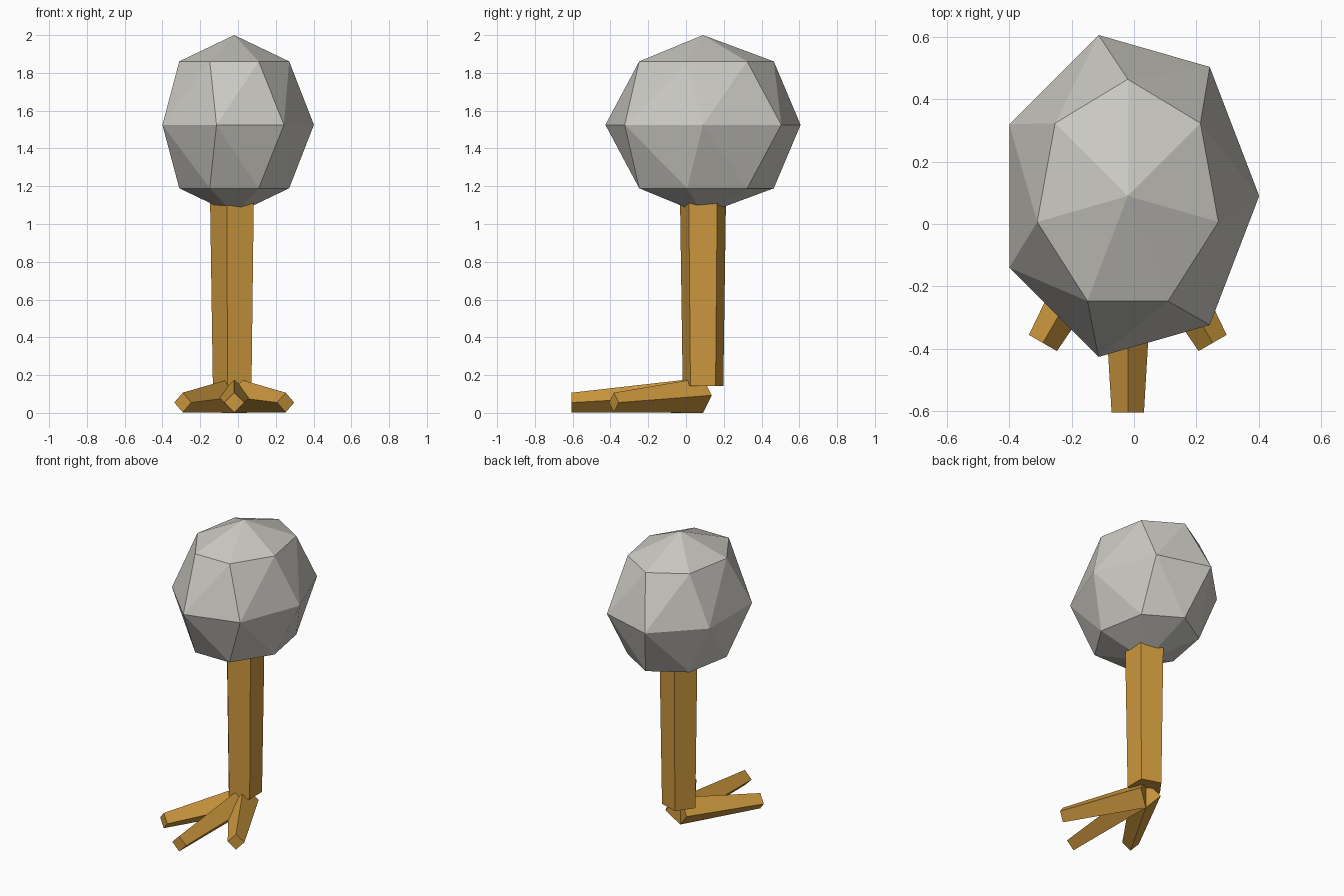
import bpy, bmesh
from math import sin, cos, pi, tau, radians
from mathutils import Vector, Matrix

if "Cube" in bpy.data.objects:
    bpy.data.objects.remove(bpy.data.objects["Cube"], do_unlink=True)

CENTRE = Vector((-0.02, 0.09, 0))


def material(name, colour):
    m = bpy.data.materials.new(name)
    m.use_nodes = True
    m.diffuse_color = colour
    m.node_tree.nodes["Principled BSDF"].inputs["Base Color"].default_value = colour
    return m


def finish(name, bm, mat):
    bmesh.ops.recalc_face_normals(bm, faces=bm.faces)
    mesh = bpy.data.meshes.new(name)
    bm.to_mesh(mesh)
    bm.free()
    mesh.materials.append(mat)
    obj = bpy.data.objects.new(name, mesh)
    bpy.context.collection.objects.link(obj)
    return obj


def prism(name, mat, sides, ends):
    """Tapered prism between two end rings: (centre, u axis, v axis, radius)."""
    bm = bmesh.new()
    rings = []
    for c, u, v, r in ends:
        angles = [tau * (i + 0.5 * (sides % 2)) / sides for i in range(sides)]
        rings.append([bm.verts.new(c + r * (u * cos(a) + v * sin(a))) for a in angles])
    for i in range(sides):
        j = (i + 1) % sides
        bm.faces.new((rings[0][i], rings[0][j], rings[1][j], rings[1][i]))
    for ring in rings:
        bm.faces.new(ring)
    return finish(name, bm, mat)


grey = material("warm grey", (0.60, 0.585, 0.54, 1))
orange = material("ochre", (0.60, 0.31, 0.047, 1))

# Body: seven-sided faceted ellipsoid, outer rings twisted against the equator
bm = bmesh.new()
N = 7
RADII = Vector((0.422, 0.53, 0.475))
MIDDLE = CENTRE + Vector((0, 0, 1.525))


def body_point(lat, lon):
    d = Vector((cos(lat) * cos(lon), cos(lat) * sin(lon), sin(lat)))
    return bm.verts.new(MIDDLE + d * RADII)


equator = [body_point(0, tau * i / N) for i in range(N)]
for side in (-1, 1):
    pole = body_point(side * pi / 2, 0)
    ring = [body_point(side * pi / 4, tau * (i - 0.25) / N) for i in range(N)]
    for i in range(N):
        j = (i + 1) % N
        bm.faces.new((equator[i], equator[j], ring[j]))
        bm.faces.new((equator[i], ring[j], ring[i]))
        bm.faces.new((ring[i], ring[j], pole))
for v in bm.verts:
    v.co = v.co.copy()
finish("body", bm, grey)

# Leg: five-sided column, slightly wider at the top
X, Y, Z = Vector((1, 0, 0)), Vector((0, 1, 0)), Vector((0, 0, 1))
prism("leg", orange, 5, [(CENTRE + Z * 0.142, X, Y, 0.113), (CENTRE + Z * 1.2, X, Y, 0.129)])

# Toes: tapered diamond bars fanned out from under the leg
for name, angle, length in (("right_toe", -30, 0.545),
                            ("middle_toe", 0, 0.695),
                            ("left_toe", 30, 0.545)):
    turn = Matrix.Rotation(radians(angle), 3, "Z")
    across, forward = turn @ X, turn @ -Y
    prism(name, orange, 4, [(CENTRE + Z * 0.093, across, Z, 0.093),
                            (CENTRE + forward * length + Z * 0.055, across, Z, 0.052)])
